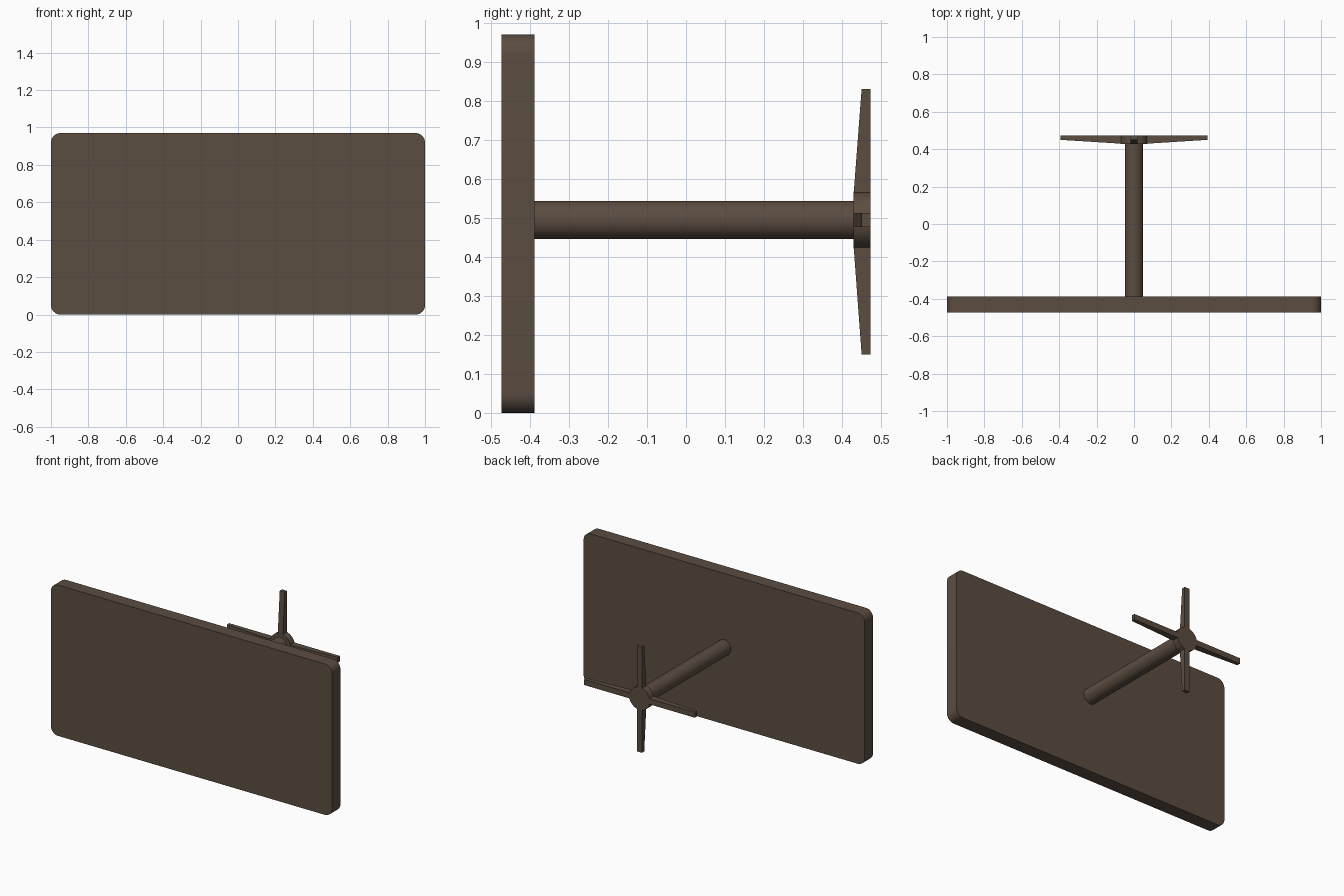
import bpy, bmesh, math
from mathutils import Matrix, Vector

if "Cube" in bpy.data.objects:
    bpy.data.objects.remove(bpy.data.objects["Cube"])

brown = bpy.data.materials.new("dark brown")
brown.diffuse_color = (0.105, 0.074, 0.053, 1)
brown.use_nodes = True
brown.node_tree.nodes["Principled BSDF"].inputs["Base Color"].default_value = brown.diffuse_color

AXIS_Z = 0.494            # height of the column axis
BACK, HUB_FRONT = 0.473, 0.429


def prism(name, outline, depth_vec, smooth=False, matrix=None):
    """Extrude a closed outline along a vector."""
    bm = bmesh.new()
    face = bm.faces.new([bm.verts.new(p) for p in outline])
    geo = bmesh.ops.extrude_face_region(bm, geom=[face])
    moved = [v for v in geo["geom"] if isinstance(v, bmesh.types.BMVert)]
    bmesh.ops.translate(bm, verts=moved, vec=depth_vec)
    if matrix:
        bm.transform(matrix)
    bmesh.ops.recalc_face_normals(bm, faces=bm.faces)
    mesh = bpy.data.meshes.new(name)
    bm.to_mesh(mesh)
    bm.free()
    mesh.materials.append(brown)
    obj = bpy.data.objects.new(name, mesh)
    bpy.context.collection.objects.link(obj)
    if smooth:
        bpy.ops.object.select_all(action='DESELECT')
        obj.select_set(True)
        bpy.context.view_layer.objects.active = obj
        bpy.ops.object.shade_smooth_by_angle(angle=math.radians(35))
    return obj


def circle(radius, y, n=48):
    return [(radius * math.cos(2 * math.pi * i / n), y,
             AXIS_Z + radius * math.sin(2 * math.pi * i / n)) for i in range(n)]


# Table top standing on its long edge, with rounded corners
R, HEIGHT, SEG = 0.05, 0.97, 8
outline = []
for k, (cx, cz) in enumerate([(1 - R, HEIGHT - R), (R - 1, HEIGHT - R), (R - 1, R), (1 - R, R)]):
    for i in range(SEG + 1):
        a = math.pi / 2 * (k + i / SEG)
        outline.append((cx + R * math.cos(a), -BACK, cz + R * math.sin(a)))
prism("table_top", outline, (0, 0.085, 0), True)

# Column and base hub
prism("column", circle(0.049, -0.389), (0, HUB_FRONT + 0.389 + 0.005, 0), True)
prism("base_hub", circle(0.073, HUB_FRONT), (0, BACK - HUB_FRONT, 0), True)

# Four feet, thinner toward the tip: (name, direction angle, reach)
for name, angle, reach in [("right_foot", 0, 0.394), ("upper_foot", 90, 0.336),
                           ("left_foot", 180, 0.394), ("lower_foot", 270, 0.344)]:
    w = 0.018
    side = [(0.06, BACK, -w), (reach, BACK, -w), (reach, 0.45, -w), (0.06, HUB_FRONT, -w)]
    turn = Matrix.Translation(Vector((0, 0, AXIS_Z))) @ Matrix.Rotation(-math.radians(angle), 4, 'Y')
    prism(name, side, (0, 0, 2 * w), False, turn)
